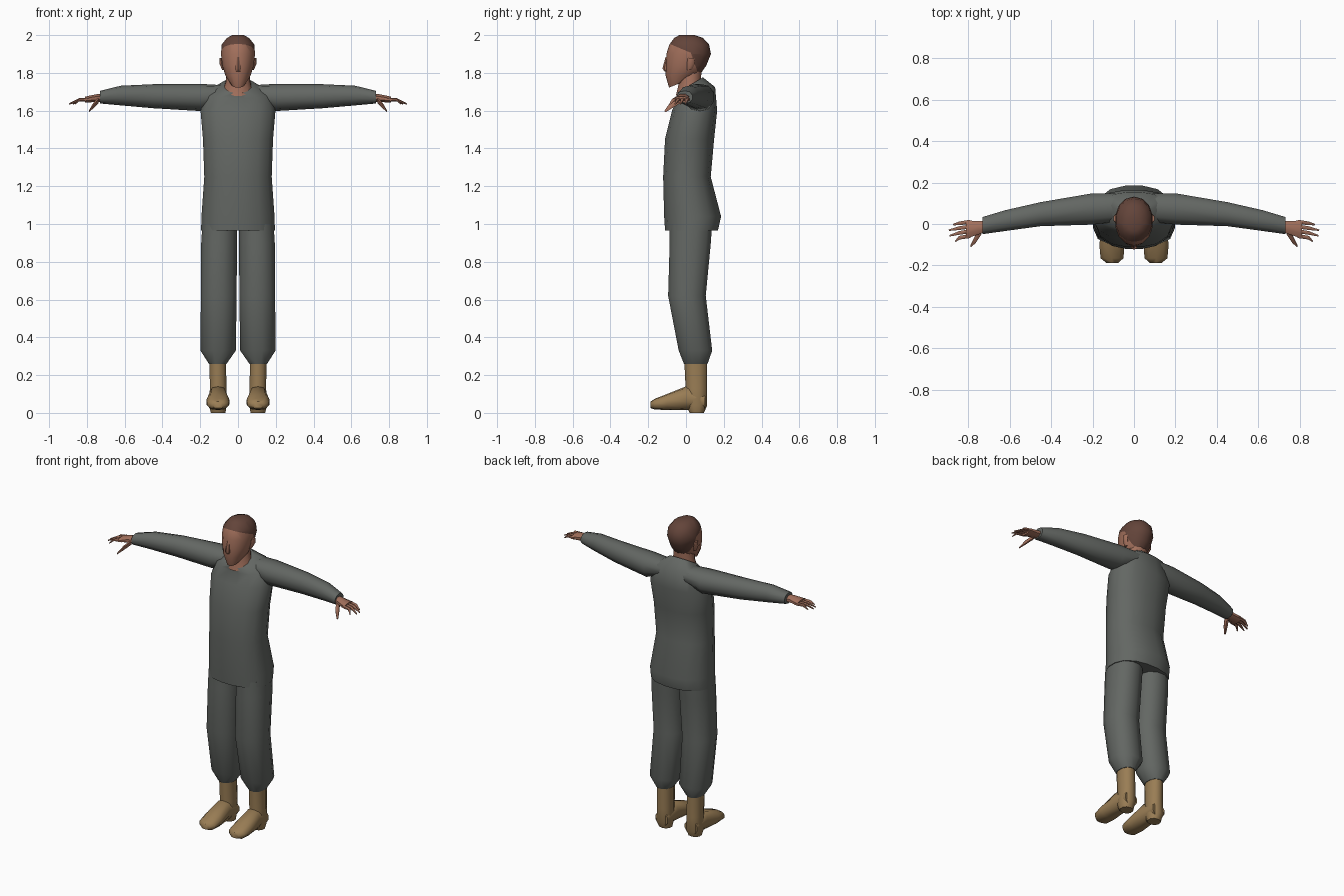
import bpy, bmesh, math
from mathutils import Vector

if "Cube" in bpy.data.objects:
    bpy.data.objects.remove(bpy.data.objects["Cube"])


def material(name, colour):
    m = bpy.data.materials.new(name)
    m.use_nodes = True
    m.diffuse_color = (*colour, 1)
    m.node_tree.nodes["Principled BSDF"].inputs["Base Color"].default_value = (*colour, 1)
    return m


cloth = material("grey cloth", (0.125, 0.135, 0.125))
skin = material("skin", (0.36, 0.16, 0.105))
hair = material("brown hair", (0.125, 0.058, 0.042))
leather = material("tan leather", (0.32, 0.205, 0.09))


def finish(name, bm, mats, angle=50):
    bmesh.ops.recalc_face_normals(bm, faces=bm.faces)
    mesh = bpy.data.meshes.new(name)
    bm.to_mesh(mesh)
    bm.free()
    for m in mats:
        mesh.materials.append(m)
    ob = bpy.data.objects.new(name, mesh)
    bpy.context.collection.objects.link(ob)
    bpy.ops.object.select_all(action="DESELECT")
    ob.select_set(True)
    bpy.context.view_layer.objects.active = ob
    bpy.ops.object.shade_smooth_by_angle(angle=math.radians(angle))
    return ob


def loft(rings, sides=12, power=2.0):
    """Skin a row of rounded sections, each (centre, half axis u, half axis v)."""
    bm = bmesh.new()
    rows = []
    for c, u, v in rings:
        row = []
        for i in range(sides):
            a = 2 * math.pi * (i + 0.5) / sides
            ca, sa = math.cos(a), math.sin(a)
            k = (abs(ca) ** power + abs(sa) ** power) ** (-1 / power)
            row.append(bm.verts.new(Vector(c) + Vector(u) * ca * k + Vector(v) * sa * k))
        rows.append(row)
    for a, b in zip(rows, rows[1:]):
        for i in range(sides):
            j = (i + 1) % sides
            bm.faces.new((a[i], a[j], b[j], b[i]))
    bm.faces.new(rows[0])
    bm.faces.new(rows[-1])
    return bm


def upright(z, x0, x1, y0, y1, tilt=0):
    """Level section; tilt raises its back."""
    ry = (y1 - y0) / 2
    return (((x0 + x1) / 2, (y0 + y1) / 2, z), ((x1 - x0) / 2, 0, 0), (0, ry, ry * tilt))


def across(x, y0, y1, z0, z1):
    """Section facing along x."""
    return ((x, (y0 + y1) / 2, (z0 + z1) / 2), (0, (y1 - y0) / 2, 0), (0, 0, (z1 - z0) / 2))


def along(y, x0, x1, z0, z1):
    """Section facing along y."""
    return (((x0 + x1) / 2, y, (z0 + z1) / 2), ((x1 - x0) / 2, 0, 0), (0, 0, (z1 - z0) / 2))


def mirrored(name, rings, mat, sides=10, power=2.0):
    for side, s in (("left", 1), ("right", -1)):
        bm = loft(rings, sides, power)
        for v in bm.verts:
            v.co.x *= s
        finish(f"{side}_{name}", bm, [mat])


# Tunic
finish("tunic", loft([
    upright(0.965, -0.197, 0.197, -0.112, 0.17),
    upright(1.04, -0.195, 0.195, -0.117, 0.187),
    upright(1.25, -0.18, 0.18, -0.122, 0.132),
    upright(1.45, -0.187, 0.187, -0.112, 0.15),
    upright(1.6, -0.2, 0.2, -0.075, 0.166),
    upright(1.695, -0.17, 0.17, -0.045, 0.155, 0.3),
    upright(1.735, -0.08, 0.08, -0.05, 0.09, 0.6),
], 16, 2.4), [cloth])

# Sleeves
mirrored("sleeve", [
    across(0.08, 0.01, 0.15, 1.64, 1.735),
    across(0.2, -0.005, 0.15, 1.598, 1.742),
    across(0.45, -0.012, 0.107, 1.613, 1.74),
    across(0.62, -0.035, 0.068, 1.628, 1.732),
    across(0.73, -0.05, 0.035, 1.638, 1.705),
], cloth, 10, 2.4)

# Trouser legs
mirrored("trouser_leg", [
    upright(1.0, 0.003, 0.19, -0.088, 0.14),
    upright(0.9, 0.004, 0.196, -0.088, 0.133),
    upright(0.62, 0.006, 0.198, -0.096, 0.106),
    upright(0.33, 0.01, 0.2, -0.04, 0.14),
    upright(0.26, 0.06, 0.155, -0.012, 0.115),
], cloth, 12, 2.5)

# Boots
mirrored("boot_shaft", [
    upright(0.3, 0.063, 0.152, -0.01, 0.112),
    upright(0.13, 0.06, 0.15, -0.002, 0.112),
    upright(0.04, 0.06, 0.155, 0.0, 0.112),
    upright(0.0, 0.065, 0.145, 0.02, 0.095),
], leather, 10, 2.5)
mirrored("boot_foot", [
    along(0.1, 0.06, 0.15, 0.02, 0.1),
    along(0.0, 0.057, 0.155, 0.015, 0.14),
    along(-0.1, 0.045, 0.168, 0.015, 0.1),
    along(-0.165, 0.05, 0.162, 0.018, 0.075),
    along(-0.187, 0.075, 0.135, 0.025, 0.06),
], leather, 10, 2.8)

# Hands
mirrored("palm", [
    across(0.7, -0.035, 0.02, 1.647, 1.69),
    across(0.75, -0.052, 0.015, 1.645, 1.688),
    across(0.81, -0.072, 0.02, 1.642, 1.675),
], skin, 8, 2.4)


def finger(name, start, bend, tip, r):
    rings = [(p, (0.25 * q, q, 0), (0, 0, q * 0.9)) for p, q in
             ((start, r), (bend, r * 0.9), (tip, r * 0.35))]
    mirrored(name, rings, skin, 6)


for i, reach in enumerate((0.862, 0.89, 0.893, 0.872)):
    y = -0.058 + i * 0.023
    finger(f"finger_{i + 1}", (0.79, y, 1.66), (0.842, y - 0.008, 1.657),
           (reach, y - 0.026 + i * 0.004, 1.636), 0.011)
finger("thumb", (0.74, -0.035, 1.655), (0.765, -0.075, 1.628), (0.788, -0.108, 1.598), 0.018)

# Neck
finish("neck", loft([
    upright(1.715, -0.077, 0.077, -0.056, 0.08, 0.55),
    upright(1.755, -0.066, 0.066, -0.042, 0.082, 0.3),
    upright(1.83, -0.06, 0.06, -0.04, 0.085),
], 12), [skin])

# Head, cut along the hairline and coloured above and behind it
head = loft([
    upright(1.74, -0.036, 0.036, -0.09, 0.0, 0.4),
    upright(1.785, -0.068, 0.068, -0.108, 0.07),
    upright(1.84, -0.085, 0.085, -0.106, 0.108),
    upright(1.9, -0.092, 0.092, -0.104, 0.132),
    upright(1.95, -0.088, 0.088, -0.088, 0.122),
    upright(1.985, -0.06, 0.06, -0.062, 0.09),
    upright(2.0, -0.03, 0.03, -0.035, 0.045),
], 14, 2.1)
top_cut = (Vector((0, -0.09, 1.955)), Vector((0, 0.42, 1)).normalized())
back_cut = (Vector((0, 0.035, 1.88)), Vector((0, 1, 0.35)).normalized())
for co, no in (top_cut, back_cut):
    bmesh.ops.bisect_plane(head, geom=head.verts[:] + head.edges[:] + head.faces[:],
                           plane_co=co, plane_no=no)
for f in head.faces:
    c = f.calc_center_median()
    above = (c - top_cut[0]).dot(top_cut[1]) > 0
    behind = (c - back_cut[0]).dot(back_cut[1]) > 0 and c.z > 1.79
    f.material_index = int(above or behind)
finish("head", head, [skin, hair])

# Nose and ears
finish("nose", loft([
    upright(1.808, -0.014, 0.014, -0.113, -0.085),
    upright(1.822, -0.017, 0.017, -0.125, -0.085),
    upright(1.885, -0.008, 0.008, -0.108, -0.085),
], 6), [skin])
mirrored("ear", [
    upright(1.815, 0.07, 0.084, 0.005, 0.03),
    upright(1.85, 0.075, 0.101, 0.005, 0.048),
    upright(1.88, 0.08, 0.1, 0.01, 0.045),
], skin, 6)
